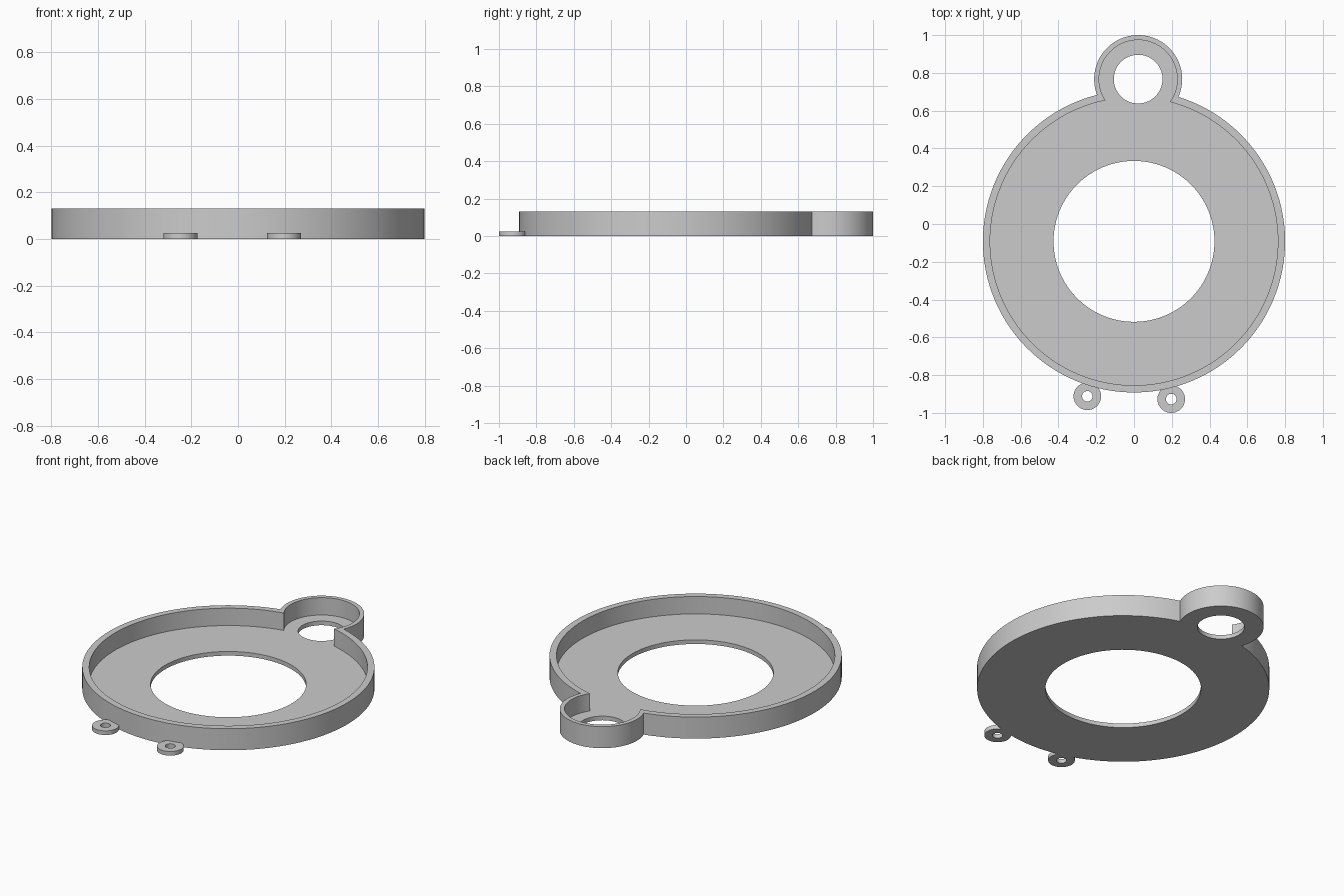
import bpy, bmesh, math
from mathutils import Vector

cube = bpy.data.objects.get("Cube")
if cube:
    bpy.data.objects.remove(cube, do_unlink=True)

HEIGHT, FLOOR = 0.13, 0.025
MAIN = Vector((0, -0.092))
RING = Vector((0.022, 0.767))
TABS = {"right_tab": Vector((-0.247, -0.912)), "left_tab": Vector((0.197, -0.927))}

grey = bpy.data.materials.new("plain_grey")
grey.use_nodes = True
grey.diffuse_color = (0.6, 0.6, 0.6, 1)
grey.node_tree.nodes["Principled BSDF"].inputs["Base Color"].default_value = (0.6, 0.6, 0.6, 1)


def arc(centre, radius, start, end, steps):
    return [centre + radius * Vector((math.cos(a), math.sin(a)))
            for a in (start + (end - start) * i / steps for i in range(steps + 1))]


def circle(centre, radius, steps=96):
    return arc(centre, radius, 0, math.tau, steps)[:-1]


def keyhole(big, small):
    """Outline of the large disc joined with the small ring disc."""
    axis = RING - MAIN
    d, heading = axis.length, math.atan2(axis.y, axis.x)
    along = (d * d + big * big - small * small) / (2 * d)
    a = math.acos(along / big)
    b = math.acos((along - d) / small)
    body = arc(MAIN, big, heading + a, heading + math.tau - a, 110)
    lobe = arc(RING, small, heading - b, heading + b, 64)
    return body + lobe[1:-1]


def prism(name, outline, z0, z1):
    bm = bmesh.new()
    base = bm.faces.new([bm.verts.new((p.x, p.y, z0)) for p in outline])
    top = bmesh.ops.extrude_face_region(bm, geom=[base])["geom"]
    bmesh.ops.translate(bm, vec=(0, 0, z1 - z0),
                        verts=[v for v in top if isinstance(v, bmesh.types.BMVert)])
    bmesh.ops.recalc_face_normals(bm, faces=bm.faces)
    mesh = bpy.data.meshes.new(name)
    bm.to_mesh(mesh)
    bm.free()
    mesh.materials.append(grey)
    obj = bpy.data.objects.new(name, mesh)
    bpy.context.collection.objects.link(obj)
    return obj


def activate(obj):
    bpy.ops.object.select_all(action="DESELECT")
    obj.select_set(True)
    bpy.context.view_layer.objects.active = obj


def cut(obj, outline, z0, z1):
    cutter = prism("cutter", outline, z0, z1)
    cutter.hide_render = True
    mod = obj.modifiers.new("cut", "BOOLEAN")
    mod.operation, mod.solver, mod.object = "DIFFERENCE", "EXACT", cutter
    activate(obj)
    bpy.ops.object.modifier_apply(modifier=mod.name)
    bpy.data.objects.remove(cutter, do_unlink=True)


# Shallow tray with a raised rim, a large opening and a ring opening
tray = prism("tray", keyhole(0.80, 0.233), 0, HEIGHT)
cut(tray, keyhole(0.762, 0.207), FLOOR, 1)
cut(tray, circle(MAIN, 0.426), -1, 1)
cut(tray, circle(RING, 0.129), -1, 1)
parts = [tray]

# Small mounting tabs, trimmed to the outside of the rim
for name, centre in TABS.items():
    tab = prism(name, circle(centre, 0.073, 48), 0, FLOOR)
    cut(tab, circle(centre, 0.028, 32), -1, 1)
    cut(tab, keyhole(0.80, 0.233), -1, 1)
    parts.append(tab)

for part in parts:
    activate(part)
    bpy.ops.object.shade_smooth_by_angle(angle=math.radians(30))
